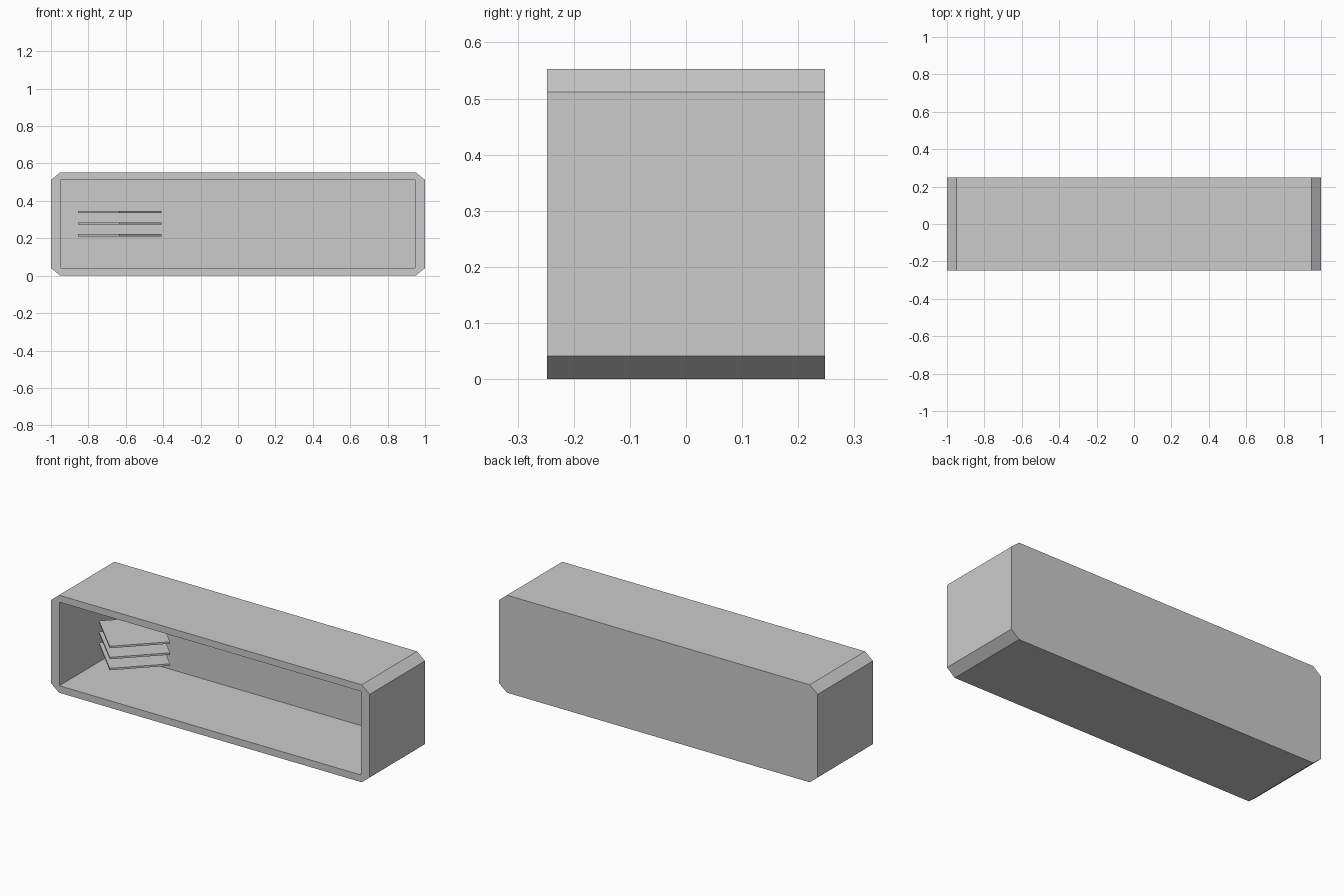
import bpy, bmesh

if "Cube" in bpy.data.objects:
    bpy.data.objects.remove(bpy.data.objects["Cube"])

HALF_W, HALF_D, HEIGHT = 1.0, 0.248, 0.553
CHAMFER_X, CHAMFER_Z = 0.05, 0.041


def prism(name, profile, y0, y1):
    """Extrude a closed x-z profile from y0 to y1."""
    bm = bmesh.new()
    face = bm.faces.new([bm.verts.new((x, y0, z)) for x, z in profile])
    ext = bmesh.ops.extrude_face_region(bm, geom=[face])
    verts = [v for v in ext["geom"] if isinstance(v, bmesh.types.BMVert)]
    bmesh.ops.translate(bm, verts=verts, vec=(0, y1 - y0, 0))
    bmesh.ops.recalc_face_normals(bm, faces=bm.faces)
    mesh = bpy.data.meshes.new(name)
    bm.to_mesh(mesh)
    bm.free()
    obj = bpy.data.objects.new(name, mesh)
    bpy.context.collection.objects.link(obj)
    return obj


# Case: long box with chamfered lengthwise corners
right = [(HALF_W - CHAMFER_X, 0), (HALF_W, CHAMFER_Z),
         (HALF_W, HEIGHT - CHAMFER_Z), (HALF_W - CHAMFER_X, HEIGHT)]
case = prism("case", right + [(-x, z) for x, z in reversed(right)], -HALF_D, HALF_D)

# Open front: deep rectangular cavity leaving a thin back panel
x, z0, z1 = 0.947, 0.04, 0.514
cutter = prism("cavity_cutter", [(-x, z0), (x, z0), (x, z1), (-x, z1)],
               -HALF_D - 0.1, HALF_D - 0.004)
cutter.hide_render = True
cutter.hide_set(True)
cut = case.modifiers.new("cavity", "BOOLEAN")
cut.operation = "DIFFERENCE"
cut.solver = "EXACT"
cut.object = cutter

# Three thin square plates, turned corner-first towards the opening
for i in range(3):
    bpy.ops.mesh.primitive_cylinder_add(
        vertices=4, radius=0.223, depth=0.011,
        location=(-0.633, -0.023, 0.279 + (i - 1) * 0.0625))
    bpy.context.object.name = f"plate_{i + 1}"
